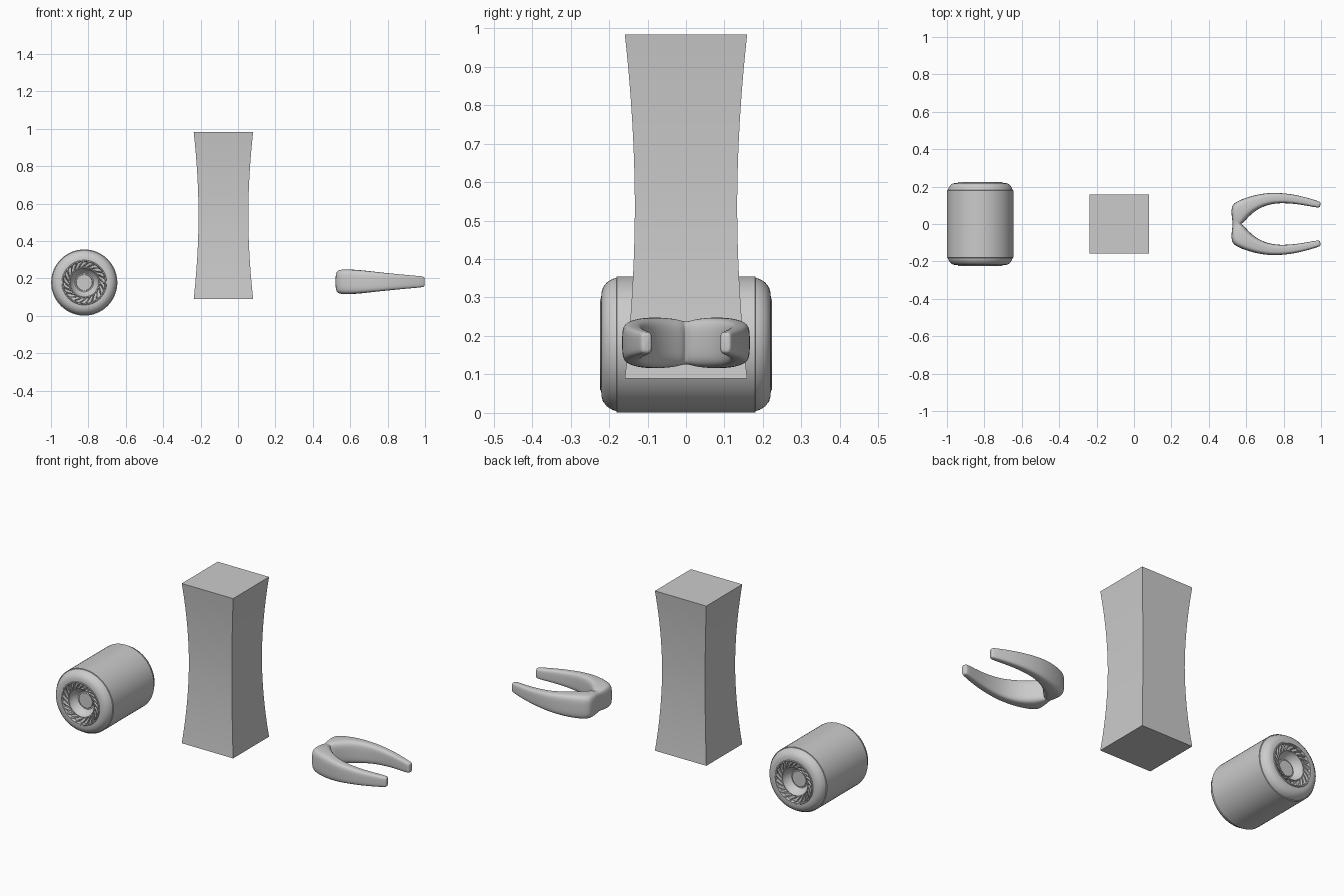
import bpy, bmesh, math
from mathutils import Vector

if "Cube" in bpy.data.objects:
    bpy.data.objects.remove(bpy.data.objects["Cube"])


def finish(name, bm, angle=35):
    bmesh.ops.recalc_face_normals(bm, faces=bm.faces)
    me = bpy.data.meshes.new(name)
    bm.to_mesh(me)
    bm.free()
    ob = bpy.data.objects.new(name, me)
    bpy.context.collection.objects.link(ob)
    bpy.ops.object.select_all(action='DESELECT')
    ob.select_set(True)
    bpy.context.view_layer.objects.active = ob
    bpy.ops.object.shade_smooth_by_angle(angle=math.radians(angle))
    return ob


def loft(bm, rings, closed=False, cap_start=False, cap_end=False):
    vr = [[bm.verts.new(p) for p in r] for r in rings]
    n = len(vr[0])
    pairs = list(zip(vr, vr[1:])) + ([(vr[-1], vr[0])] if closed else [])
    for a, b in pairs:
        for i in range(n):
            j = (i + 1) % n
            bm.faces.new((a[i], a[j], b[j], b[i]))
    if cap_start:
        bm.faces.new(vr[0])
    if cap_end:
        bm.faces.new(vr[-1])


# Wheel: lathed about the y axis
CX, CZ, SEG = -0.822, 0.178, 64


def polar(r, y, a):
    return Vector((CX + r * math.cos(a), y, CZ + r * math.sin(a)))


def circle(r, y):
    return [polar(r, y, 2 * math.pi * i / SEG) for i in range(SEG)]


half = [(0.177, 0.18), (0.173, 0.181), (0.170, 0.192), (0.161, 0.206), (0.148, 0.216),
        (0.134, 0.220), (0.120, 0.2205), (0.118, 0.224), (0.113, 0.224), (0.111, 0.207),
        (0.083, 0.202), (0.081, 0.211), (0.077, 0.211), (0.070, 0.185), (0.050, 0.168), (0.044, 0.168),
        (0.042, 0.174)]
bm = bmesh.new()
loft(bm, [circle(r, -y) for r, y in reversed(half)] + [circle(r, y) for r, y in half],
     cap_start=True, cap_end=True)
finish("wheel", bm)

# Swirled rim blades on both ends
bm = bmesh.new()
COUNT = 22
for end in (-1, 1):
    for k in range(COUNT):
        base = 2 * math.pi * k / COUNT
        rings = []
        for s in range(5):
            t = s / 4
            r = 0.078 + 0.037 * t
            a = base + end * 0.42 * t
            w = 0.075 - 0.02 * t
            top = 0.211 + 0.011 * t
            rings.append([polar(r, end * 0.199, a - w), polar(r, end * top, a - w * 0.5),
                          polar(r, end * top, a + w * 0.5), polar(r, end * 0.199, a + w)])
        loft(bm, rings, cap_start=True, cap_end=True)
finish("rim_blades", bm)

# Post: square column with a narrow waist and rounded edges
bm = bmesh.new()
rings = []
N = 20
for i in range(N + 1):
    u = 2 * i / N - 1
    z = 0.537 + 0.447 * u
    h = 0.133 + 0.026 * abs(u) ** 1.9
    rings.append([(-0.078 + sx * h, sy * h, z) for sx, sy in ((-1, -1), (1, -1), (1, 1), (-1, 1))])
loft(bm, rings, cap_start=True, cap_end=True)
edges = [e for e in bm.edges if e.calc_face_angle(0) > 0.8]
bmesh.ops.bevel(bm, geom=edges, offset=0.016, segments=4, profile=0.5, affect='EDGES')
finish("post", bm, 40)

# Claw: one curved prong lofted from (outer x, y, inner x, y, half height), mirrored
sections = [(0.529, 0.000, 0.570, 0.000, 0.054), (0.522, 0.040, 0.584, 0.006, 0.061),
            (0.520, 0.085, 0.598, 0.022, 0.065), (0.532, 0.114, 0.620, 0.046, 0.067),
            (0.598, 0.142, 0.660, 0.079, 0.065), (0.680, 0.163, 0.715, 0.103, 0.058),
            (0.760, 0.169, 0.775, 0.113, 0.050), (0.860, 0.158, 0.855, 0.109, 0.041),
            (0.940, 0.137, 0.930, 0.097, 0.034), (0.992, 0.120, 0.985, 0.086, 0.029),
            (1.000, 0.114, 0.995, 0.091, 0.025)]
bm = bmesh.new()
rings = []
M = 20
for ox, oy, ix, iy, h in sections:
    ring = []
    for i in range(M):
        a = 2 * math.pi * (i + 0.5) / M
        c, s = math.cos(a), math.sin(a)
        p = math.copysign(abs(c) ** 0.55, c)
        q = math.copysign(abs(s) ** 0.55, s)
        t = 0.5 + 0.5 * p
        ring.append((ix + (ox - ix) * t, iy + (oy - iy) * t, 0.182 + h * q))
    rings.append(ring)
loft(bm, rings, cap_end=True)
claw = finish("claw", bm, 50)
mir = claw.modifiers.new("mirror", 'MIRROR')
mir.use_axis = (False, True, False)
mir.use_clip = True
sub = claw.modifiers.new("smooth", 'SUBSURF')
sub.levels = sub.render_levels = 2
